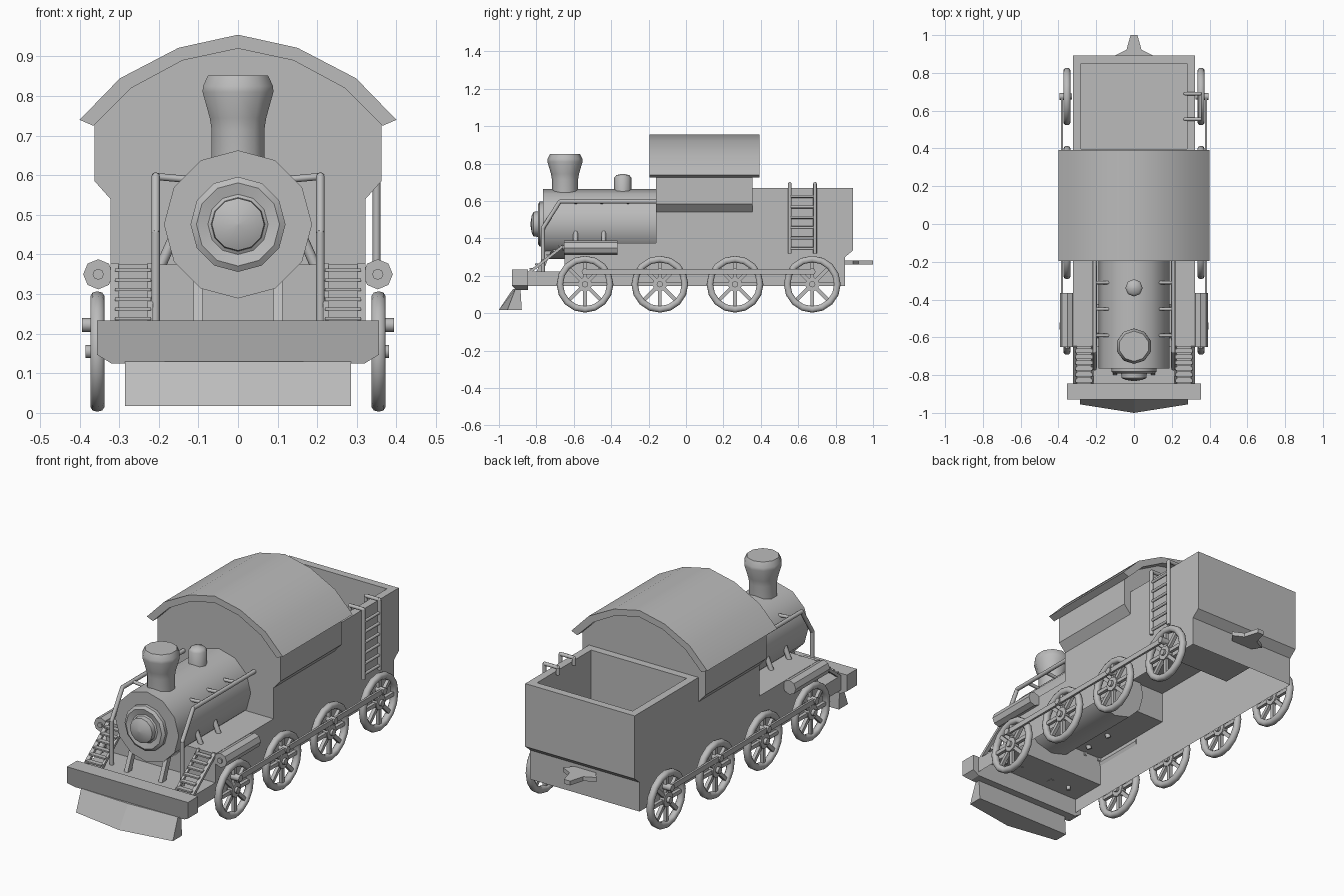
import bpy, bmesh, math
from mathutils import Vector, Matrix

if "Cube" in bpy.data.objects:
    bpy.data.objects.remove(bpy.data.objects["Cube"])

grey = bpy.data.materials.new("plain grey")
grey.diffuse_color = (0.5, 0.5, 0.5, 1)
grey.use_nodes = True
grey.node_tree.nodes["Principled BSDF"].inputs["Base Color"].default_value = grey.diffuse_color


def finish(name, bm, smooth=None):
    bmesh.ops.recalc_face_normals(bm, faces=bm.faces)
    me = bpy.data.meshes.new(name)
    bm.to_mesh(me)
    bm.free()
    me.materials.append(grey)
    ob = bpy.data.objects.new(name, me)
    bpy.context.collection.objects.link(ob)
    if smooth:
        bpy.ops.object.select_all(action='DESELECT')
        ob.select_set(True)
        bpy.context.view_layer.objects.active = ob
        bpy.ops.object.shade_smooth_by_angle(angle=math.radians(smooth))
    return ob


def add_box(bm, x, y, z):
    m = Matrix.Translation([(a + b) / 2 for a, b in (x, y, z)])
    m = m @ Matrix.Diagonal([b - a for a, b in (x, y, z)] + [1])
    bmesh.ops.create_cube(bm, size=1, matrix=m)


def add_tube(bm, a, b, r, n=8):
    a, b = Vector(a), Vector(b)
    d = b - a
    m = Matrix.Translation((a + b) / 2) @ d.to_track_quat('Z', 'Y').to_matrix().to_4x4()
    bmesh.ops.create_cone(bm, segments=n, radius1=r, radius2=r, depth=d.length,
                          cap_ends=True, matrix=m)


def add_path(bm, pts, r, n=8):
    for a, b in zip(pts, pts[1:]):
        add_tube(bm, a, b, r, n)
    for p in pts[1:-1]:
        bmesh.ops.create_icosphere(bm, subdivisions=1, radius=r * 1.03,
                                   matrix=Matrix.Translation(p))


def add_prism(bm, pts, axis, lo, hi, skip=()):
    """Extrude a profile along an axis; skip leaves out side faces by index."""
    def at(p, t):
        q = list(p)
        q.insert(axis, t)
        return bm.verts.new(q)
    a, b = [at(p, lo) for p in pts], [at(p, hi) for p in pts]
    bm.faces.new(a)
    bm.faces.new(b[::-1])
    n, sides = len(pts), {}
    for i in range(n):
        if i not in skip:
            j = (i + 1) % n
            sides[i] = bm.faces.new((a[i], a[j], b[j], b[i]))
    return sides


def add_lathe(bm, prof, centre, axis, n, closed=False):
    """Spin (radius, offset) points around an axis; vertex pointing to +z or +y first."""
    rings = []
    for r, h in prof:
        ring = []
        for k in range(n):
            t = 2 * math.pi * k / n
            s, c = r * math.sin(t), r * math.cos(t)
            v = {0: (h, s, c), 1: (s, h, c), 2: (s, c, h)}[axis]
            ring.append(bm.verts.new(Vector(v) + Vector(centre)))
        rings.append(ring)
    pairs = list(zip(rings, rings[1:]))
    if closed:
        pairs.append((rings[-1], rings[0]))
    for p, q in pairs:
        for k in range(n):
            j = (k + 1) % n
            bm.faces.new((p[k], p[j], q[j], q[k]))
    if not closed:
        bm.faces.new(rings[0])
        bm.faces.new(rings[-1][::-1])


# body shell: open underneath, coal bin sunk into the rear deck
bm = bmesh.new()
side = [(-.85, .145), (-.85, .222), (-.65, .222), (-.65, .375), (-.16, .375), (-.16, .54),
        (.355, .54), (.355, .67), (.892, .67), (.892, .335), (.85, .30), (.85, .145)]
faces = add_prism(bm, side, 0, -.322, .322, skip=(11,))
bmesh.ops.recalc_face_normals(bm, faces=bm.faces)
bmesh.ops.inset_region(bm, faces=[faces[7]], thickness=.058)
low = bmesh.ops.extrude_face_region(bm, geom=[faces[7]])['geom']
bmesh.ops.translate(bm, vec=(0, 0, -.32), verts=[v for v in low if isinstance(v, bmesh.types.BMVert)])
bmesh.ops.delete(bm, geom=[faces[7]], context='FACES_ONLY')
finish("body", bm)

# cab and arched roof
outer = [(.4, .74), (.298, .845), (.15, .922), (0, .955)]
inner = [(.365, .725), (.27, .82), (.14, .89), (0, .92)]


def mirror(pts):
    return pts + [(-x, z) for x, z in reversed(pts) if x]


bm = bmesh.new()
add_prism(bm, mirror([(.322, .54), (.362, .585), (.362, .728)] + inner[1:]), 1, -.16, .355)
finish("cab", bm)
bm = bmesh.new()
add_prism(bm, mirror(outer) + mirror(inner)[::-1], 1, -.195, .393)
finish("cab_roof", bm, 32)

# boiler, lamp, chimney and steam dome
bm = bmesh.new()
add_lathe(bm, [(.187, -.765), (.187, -.15)], (0, 0, .476), 1, 12)
finish("boiler", bm, 35)
bm = bmesh.new()
add_lathe(bm, [(.12, -.76), (.12, -.782), (.105, -.792), (.076, -.785), (.068, -.79),
               (.066, -.815), (.045, -.825), (.002, -.832)], (0, 0, .476), 1, 12)
finish("front_lamp", bm, 32)
bm = bmesh.new()
add_lathe(bm, [(.07, .6), (.07, .715), (.075, .745), (.094, .81), (.093, .825), (.08, .852)],
          (0, -.647, 0), 2, 10)
finish("chimney", bm, 40)
bm = bmesh.new()
add_lathe(bm, [(.046, .63), (.046, .725), (.035, .738), (.005, .745)], (0, -.338, 0), 2, 8)
finish("steam_dome", bm, 46)

# front beam with chamfered lower edges
bm = bmesh.new()
add_prism(bm, mirror([(.32, .125), (.356, .147), (.356, .233)]), 1, -.93, -.845)
for v in bm.verts:
    if v.co.z < .13 and v.co.y < -.9:
        v.co.y += .022
finish("front_beam", bm)

# plough: pointed lower edge
bm = bmesh.new()
top = [(-.285, -.885), (-.285, -.912), (0, -.925), (.285, -.912), (.285, -.885)]
bottom = [(-.285, -.878), (-.285, -.955), (0, -1), (.285, -.955), (.285, -.878)]
add_prism(bm, bottom, 2, .018, .13)
bm.verts.ensure_lookup_table()
for v, p in zip(bm.verts[5:], top):
    v.co.xy = p
finish("plough", bm)

# rear coupler
bm = bmesh.new()
add_prism(bm, mirror([(.06, .845), (.098, .893), (.04, .922), (.018, 1)]), 2, .26, .283)
finish("coupler", bm)

rails, steps, cyls, struts = (bmesh.new() for _ in range(4))
for s in (-1, 1):
    # handrails with brackets
    x = s * .208
    add_path(rails, [(x, -.765, .2), (x, -.765, .455), (x, -.675, .597), (x, -.16, .597)], .011)
    for y in (-.59, -.45, -.31):
        add_tube(rails, (s * .13, y, .59), (x, y, .597), .009)
    # braces from running board to boiler
    for y in (-.59, -.44):
        add_tube(rails, (s * .2, y, .36), (s * .16, y, .45), .013)
    # boiler front struts
    add_prism(struts, [(-.8, .22), (-.765, .22), (-.71, .36), (-.74, .36)], 0,
              *sorted((s * .09, s * .112)))
    # front steps
    for a, b in ((.215, .228), (.302, .322)):
        add_prism(steps, [(-.845, .222), (-.82, .222), (-.645, .36), (-.645, .378)], 0,
                  *sorted((s * a, s * b)))
    for i in range(6):
        y, z = -.825 + i * .031, .238 + i * .0245
        add_box(steps, sorted((s * .22, s * .31)), (y - .013, y + .013), (z - .004, z + .004))
    # steam cylinders with end caps
    c = (s * .353, 0, .35)
    add_lathe(cyls, [(.038, -.652), (.038, -.365)], c, 1, 8)
    add_lathe(cyls, [(.014, -.66), (.014, -.64)], c, 1, 8)
finish("handrails", rails, 50)
finish("front_steps", steps)
finish("steam_cylinders", cyls, 30)
finish("boiler_struts", struts)

# wheels with eight spokes, hubs and crank pins
wheel_y = (-.54, -.14, .262, .675)
wheels, rods = bmesh.new(), bmesh.new()
for s in (-1, 1):
    for y in wheel_y:
        c = (s * .355, y, .155)
        rim = [(.149, -.012), (.152, 0), (.149, .012), (.14, .018), (.126, .018),
               (.117, .01), (.117, -.01), (.126, -.018), (.14, -.018)]
        add_lathe(wheels, rim, c, 0, 16, closed=True)
        add_lathe(wheels, [(.04, -.014), (.04, .014)], c, 0, 8)
        add_lathe(wheels, [(.017, -.03), (.017, .026)], c, 0, 8)
        for k in range(8):
            m = (Matrix.Translation(c) @ Matrix.Rotation(math.pi * k / 4, 4, 'X')
                 @ Matrix.Translation((0, 0, .078)) @ Matrix.Diagonal((.018, .02, .085, 1)))
            bmesh.ops.create_cube(wheels, size=1, matrix=m)
        add_tube(rods, (s * .345, y, .222), (s * .394, y, .222), .018)
    add_box(rods, sorted((s * .376, s * .387)), (-.54, .675), (.208, .236))
finish("wheels", wheels, 50)
finish("coupling_rods", rods, 50)

# side ladder hooked over the bin edge
bm = bmesh.new()
for y in (.555, .69):
    add_path(bm, [(.27, y, .655), (.27, y, .692), (.35, y, .692), (.35, y, .32)], .01)
for i in range(6):
    z = .345 + i * .056
    add_tube(bm, (.35, .555, z), (.35, .69, z), .008)
finish("side_ladder", bm, 50)
